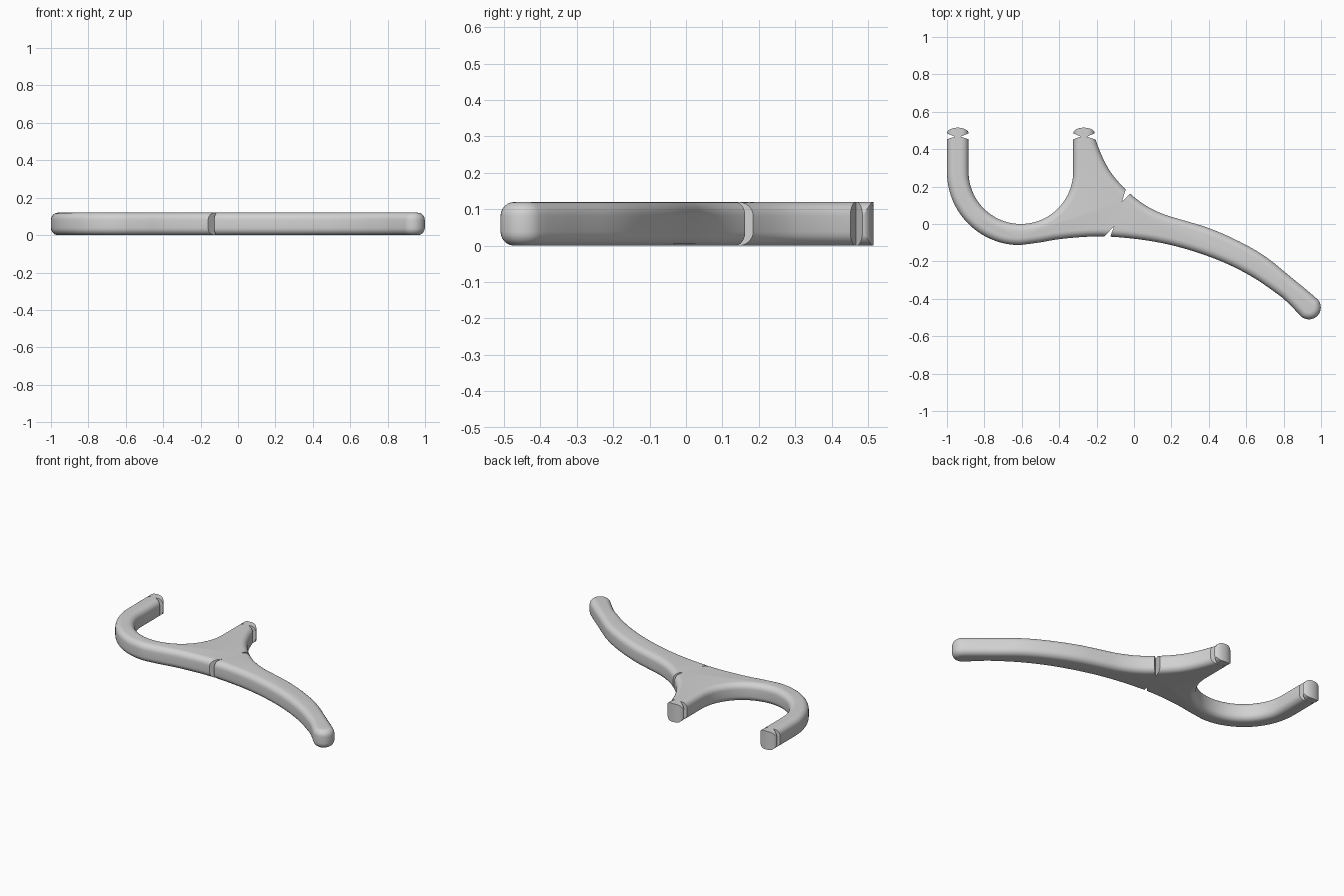
import bpy, bmesh, math
from mathutils import Vector

if "Cube" in bpy.data.objects:
    bpy.data.objects.remove(bpy.data.objects["Cube"])

HEIGHT, ROUND, STEPS = 0.12, 0.038, 6
HALF_W = 0.0575                 # half width of a fork arm
FORKS = (-0.9425, -0.2675)      # x centre of left and right fork

grey = bpy.data.materials.new("plain grey")
grey.diffuse_color = (0.64, 0.64, 0.64, 1)
grey.use_nodes = True
grey.node_tree.nodes["Principled BSDF"].inputs["Base Color"].default_value = grey.diffuse_color


def arc(cx, cy, r, a0, a1, n):
    angles = [math.radians(a0 + (a1 - a0) * i / n) for i in range(n + 1)]
    return [Vector((cx + r * math.cos(a), cy + r * math.sin(a))) for a in angles]


def smooth_path(pts, sub=4):
    """Catmull-Rom curve through the points."""
    p = [Vector(q) for q in pts]
    p = [2 * p[0] - p[1]] + p + [2 * p[-1] - p[-2]]
    out = []
    for a, b, c, d in zip(p, p[1:], p[2:], p[3:]):
        for i in range(sub):
            t = i / sub
            out.append(0.5 * (2 * b + (c - a) * t + (2 * a - 5 * b + 4 * c - d) * t * t
                              + (3 * b - a - 3 * c + d) * t ** 3))
    return out + [p[-2]]


def inset(path, dist):
    """Move an open path to its left."""
    out = []
    for i, p in enumerate(path):
        a, b = path[max(i - 1, 0)], path[min(i + 1, len(path) - 1)]
        d = (b - a).normalized()
        out.append(p + Vector((-d.y, d.x)) * dist)
    return out


def hit(path, apex, target):
    """Index parameter where the ray from apex through target meets the path."""
    apex = Vector(apex)
    ray = Vector(target) - apex
    best, found = None, 0
    for i, (a, b) in enumerate(zip(path, path[1:])):
        e, w = b - a, a - apex
        den = ray.x * e.y - ray.y * e.x
        if abs(den) < 1e-12:
            continue
        s = (w.x * e.y - w.y * e.x) / den
        t = (w.x * ray.y - w.y * ray.x) / den
        if s > 0 and -1e-6 <= t <= 1 + 1e-6 and (best is None or s < best):
            best, found = s, i + t
    return found


def between(path, t0, t1, n):
    out = []
    for k in range(n + 1):
        t = t0 + (t1 - t0) * k / n
        i = min(int(t), len(path) - 2)
        out.append(path[i].lerp(path[i + 1], t - i))
    return out


# Edge paths, counter-clockwise: hook, handle, throat, crotch
hook = ([Vector((-1, .6)), Vector((-1, .4))] + arc(-.61, .277, .39, 180, 264, 24)
        + smooth_path([(-.61, -.113), (-.5, -.098), (-.4, -.081), (-.25, -.068),
                       (-.12, -.068), (0, -.08)]))
handle = (smooth_path([(-.25, -.068), (-.12, -.068), (.05, -.085), (.2, -.113),
                       (.35, -.156), (.5, -.214), (.65, -.293), (.807, -.403)])
          + arc(.9355, -.4465, .0635, 225, 411, 16)
          + smooth_path([(.914, -.345), (.834, -.28), (.7, -.172), (.55, -.087),
                         (.4, -.022), (.27, .018), (.15, .055), (.05, .107),
                         (-.04, .18), (-.12, .27)]))
throat = smooth_path([(.05, .107), (-.04, .18), (-.12, .27), (-.17, .36),
                      (-.205, .45), (-.21, .48), (-.21, .6)])
crotch = ([Vector((-.325, .6)), Vector((-.325, .4))]
          + arc(-.605, .28, .28, 0, -180, 40)
          + [Vector((-.885, .4)), Vector((-.885, .6))])

# Grip notches and band grooves: apex plus the two rim points
LOW, LOW_A, LOW_B = (-.107, -.013), (-.16, -.067), (-.128, -.072)
TOP, TOP_A, TOP_B = (-.064, .12), (-.016, .168), (-.043, .19)


def groove(fork, side):
    x = FORKS[fork]
    return (x + side * .016, .467), (x + side * HALF_W, .453)


def head(fork, d):
    """Domed fork tip above its neck, right to left."""
    x0, w = FORKS[fork], HALF_W - d
    low = .467 + .018 * (w - .016) / (HALF_W - .016)
    pts = [(.016, .467), (w, low)]
    for i in range(15):
        x = w * math.cos(math.pi * i / 14)
        pts.append((x, .4855 + .0295 * math.sqrt(max(0, 1 - (x / HALF_W) ** 2))))
    pts += [(-w, low), (-.016, .467)]
    return [Vector((x0 + x, y)) for x, y in pts]


def ring(d):
    """Whole outline moved inward by d."""
    h, g, t, c = (inset(p, d) for p in (hook, handle, throat, crotch))
    return (between(h, hit(h, *groove(0, -1)), hit(h, LOW, LOW_A), 50) + [Vector(LOW)]
            + between(g, hit(g, LOW, LOW_B), hit(g, TOP, TOP_A), 90) + [Vector(TOP)]
            + between(t, hit(t, TOP, TOP_B), hit(t, *groove(1, 1)), 18)
            + head(1, d)
            + between(c, hit(c, *groove(1, -1)), hit(c, *groove(0, 1)), 44)
            + head(0, d))


# Frame with rounded rim: stack of rings from bottom to top
levels = []
for i in range(STEPS + 1):
    a = math.pi / 2 * i / STEPS
    levels.append((ROUND * (1 - math.sin(a)), ROUND * (1 - math.cos(a))))
levels += [(d, HEIGHT - z) for d, z in reversed(levels)]

bm = bmesh.new()
rows = [[bm.verts.new((p.x, p.y, z)) for p in ring(d)] for d, z in levels]
n = len(rows[0])
for a, b in zip(rows, rows[1:]):
    for i in range(n):
        j = (i + 1) % n
        bm.faces.new((a[i], a[j], b[j], b[i]))
bm.faces.new(rows[0][::-1])
bm.faces.new(rows[-1])
bmesh.ops.remove_doubles(bm, verts=bm.verts, dist=1e-5)
mesh = bpy.data.meshes.new("slingshot_frame")
bm.to_mesh(mesh)
bm.free()
mesh.materials.append(grey)
body = bpy.data.objects.new("slingshot_frame", mesh)
bpy.context.collection.objects.link(body)
bpy.context.view_layer.objects.active = body
body.select_set(True)
bpy.ops.object.shade_smooth_by_angle(angle=math.radians(30))
